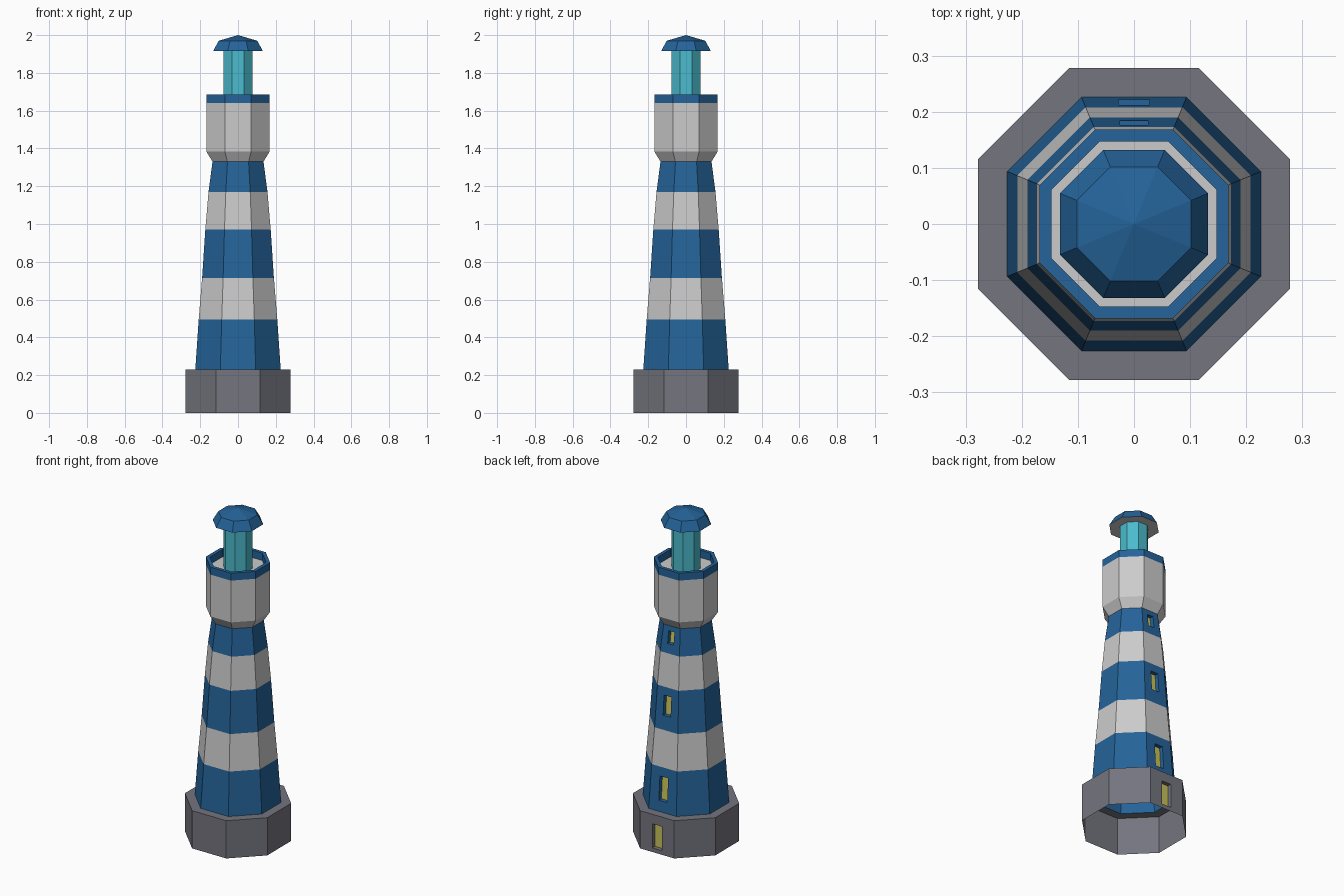
import bpy, bmesh
from math import cos, sin, pi

if "Cube" in bpy.data.objects:
    bpy.data.objects.remove(bpy.data.objects["Cube"])

COLORS = {
    "blue": (0.018, 0.125, 0.32, 1), "white": (0.72, 0.72, 0.72, 1),
    "stone": (0.175, 0.178, 0.21, 1), "teal": (0.07, 0.50, 0.61, 1),
    "yellow": (0.58, 0.54, 0.10, 1),
}
MATS = {}
for key, col in COLORS.items():
    MATS[key] = bpy.data.materials.new(key)
    MATS[key].diffuse_color = col


def part(name, profile, color, opening=None):
    """Eight-sided shell from (apothem, z) points; opening = (half width, z0, z1) in the back wall."""
    bm = bmesh.new()
    rings = []
    for a, z in profile:
        r = a / cos(pi / 8)
        rings.append([bm.verts.new((r * cos(pi / 8 + k * pi / 4),
                                    r * sin(pi / 8 + k * pi / 4), z)) for k in range(8)])
    for i, (lo, hi) in enumerate(zip(rings, rings[1:])):
        for j in range(8):
            n = (j + 1) % 8
            quad = [lo[j], lo[n], hi[n], hi[j]]
            if not (opening and i == 0 and j == 1):
                bm.faces.new(quad)
                continue
            # recessed opening with a glowing pane
            w, z0, z1 = opening
            (a0, b0), (a1, b1) = profile[0], profile[1]
            loops = [quad]
            for depth in (0, 0.025):
                loops.append([bm.verts.new((x, a0 + (a1 - a0) * (z - b0) / (b1 - b0) - depth, z))
                              for x, z in ((w, z0), (-w, z0), (-w, z1), (w, z1))])
            for p, q in zip(loops, loops[1:]):
                for k in range(4):
                    m = (k + 1) % 4
                    bm.faces.new((p[k], p[m], q[m], q[k]))
            bm.faces.new(loops[-1]).material_index = 1
    bmesh.ops.remove_doubles(bm, verts=bm.verts, dist=1e-5)
    me = bpy.data.meshes.new(name)
    bm.to_mesh(me)
    bm.free()
    me.materials.append(MATS[color])
    me.materials.append(MATS["yellow"])
    bpy.context.collection.objects.link(bpy.data.objects.new(name, me))


# Stone base, open underneath, with the door at the back
part("base", [(0.278, 0), (0.278, 0.23), (0.226, 0.23)], "stone", (0.032, 0.025, 0.172))

# Striped tapering tower, windows in the blue bands
levels = [(0.226, 0.23), (0.208, 0.495), (0.19, 0.715), (0.173, 0.97), (0.156, 1.17), (0.135, 1.33)]
windows = [(0.028, 0.295, 0.44), None, (0.025, 0.80, 0.92), None, (0.02, 1.225, 1.30)]
for i, win in enumerate(windows):
    part(f"tower_band_{i + 1}", levels[i:i + 2], "white" if i % 2 else "blue", win)

# Gallery with floor and blue rail
part("gallery_wall", [(0.135, 1.33), (0.168, 1.385), (0.168, 1.64)], "white")
part("gallery_floor", [(0.147, 1.64), (0, 1.64)], "white")
part("gallery_rail", [(0.168, 1.64), (0.168, 1.685), (0.147, 1.685), (0.147, 1.64)], "blue")

# Lamp room and roof
part("lamp_glass", [(0.076, 1.64), (0.076, 1.915)], "teal")
part("roof_underside", [(0, 1.915), (0.132, 1.915)], "white")
part("roof", [(0.132, 1.915), (0.102, 1.97), (0, 2.0)], "blue")

for m in bpy.data.materials:
    if m.users and not m.is_grease_pencil:
        m.use_nodes = True
        m.node_tree.nodes["Principled BSDF"].inputs["Base Color"].default_value = m.diffuse_color
